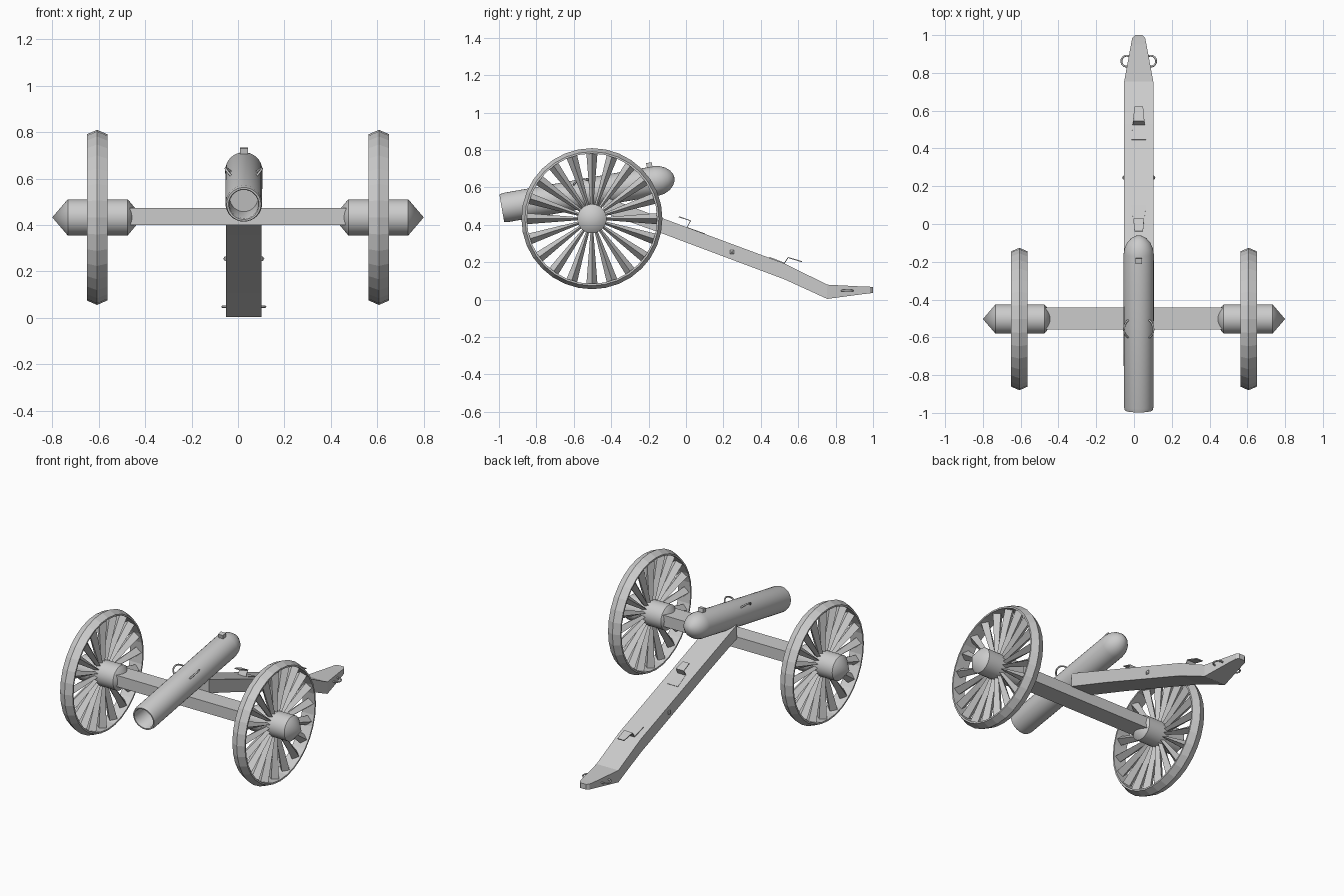
import bpy, bmesh, math
from math import sin, cos, pi, radians
from mathutils import Matrix, Vector

if "Cube" in bpy.data.objects:
    bpy.data.objects.remove(bpy.data.objects["Cube"])

CX = 0.025                      # gun and trail centre line
TILT = radians(10)
MUZZLE = Vector((CX, -0.985, 0.489))
WHEEL = Vector((0.607, -0.503, 0.433))


def finish(name, bm, smooth=None):
    bmesh.ops.recalc_face_normals(bm, faces=bm.faces)
    me = bpy.data.meshes.new(name)
    bm.to_mesh(me)
    bm.free()
    ob = bpy.data.objects.new(name, me)
    bpy.context.collection.objects.link(ob)
    if smooth:
        bpy.ops.object.select_all(action='DESELECT')
        ob.select_set(True)
        bpy.context.view_layer.objects.active = ob
        bpy.ops.object.shade_smooth_by_angle(angle=radians(smooth))
    return ob


def lathe(name, profile, segs, place, closed=False, smooth=None):
    """Revolve (along, radius) points about local z, then place."""
    bm = bmesh.new()
    vs = [bm.verts.new((r, 0, a)) for a, r in profile]
    pairs = list(zip(vs, vs[1:])) + ([(vs[-1], vs[0])] if closed else [])
    es = [bm.edges.new(p) for p in pairs]
    bmesh.ops.spin(bm, geom=vs + es, cent=(0, 0, 0), axis=(0, 0, 1),
                   angle=2 * pi, steps=segs, use_merge=True)
    bmesh.ops.remove_doubles(bm, verts=bm.verts, dist=1e-4)
    bm.transform(place)
    return finish(name, bm, smooth)


def box(name, loc, size, rot=None):
    bm = bmesh.new()
    bmesh.ops.create_cube(bm, size=1)
    bm.transform(Matrix.Translation(loc) @ (rot or Matrix()) @ Matrix.Diagonal((*size, 1)))
    return finish(name, bm)


def strip(name, stations):
    """Loft rectangles: (y, bottom z, top z, half width)."""
    bm = bmesh.new()
    rings = [[bm.verts.new((CX + sx * w, y, z)) for sx, z in
              ((-1, b), (1, b), (1, t), (-1, t))] for y, b, t, w in stations]
    for p, q in zip(rings, rings[1:]):
        for i in range(4):
            bm.faces.new((p[i], p[(i + 1) % 4], q[(i + 1) % 4], q[i]))
    bm.faces.new(rings[0])
    bm.faces.new(rings[-1])
    return finish(name, bm)


def sheet(name, pts):
    """Bent plate: (y, z, half width), given thickness."""
    bm = bmesh.new()
    rows = [[bm.verts.new((CX + s * w, y, z)) for s in (-1, 1)] for y, z, w in pts]
    for a, b in zip(rows, rows[1:]):
        bm.faces.new((a[0], a[1], b[1], b[0]))
    ob = finish(name, bm)
    m = ob.modifiers.new("thickness", 'SOLIDIFY')
    m.thickness = 0.006
    m.offset = 0


def ring(name, R, r, place):
    prof = [(r * sin(k * pi / 4), R + r * cos(k * pi / 4)) for k in range(8)]
    return lathe(name, prof, 24, place, True, 50)


# wheels, hubs and spokes
for side, label in ((-1, "left"), (1, "right")):
    c = Vector((side * WHEEL.x, WHEEL.y, WHEEL.z))
    face = Matrix.Rotation(side * pi / 2, 4, 'Y')      # local z points outward
    place = Matrix.Translation(c) @ face
    lathe(label + "_wheel_rim", [(-.044, .348), (-.044, .358), (0, .377),
                                 (.044, .358), (.044, .348)], 32, place, True)
    lathe(label + "_hub", [(-.197, 0), (-.132, .078), (.126, .078), (.193, 0)],
          32, place, smooth=30)
    bm = bmesh.new()
    for i in range(20):
        rot = Matrix.Rotation(2 * pi * i / 20, 4, 'Z')
        ends = [[bm.verts.new(place @ rot @ Vector(p)) for p in
                 ((r, -w, 0), (r, 0, -d), (r, w, 0), (r, 0, d))]
                for r, w, d in ((.06, .007, .022), (.355, .03, .034))]
        for k in range(4):
            j = (k + 1) % 4
            bm.faces.new((ends[0][k], ends[0][j], ends[1][j], ends[1][k]))
        for e in ends:
            bm.faces.new(e)
    finish(label + "_spokes", bm)

# axle
box("axle", (0, -0.5, 0.437), (0.96, 0.118, 0.072))

# barrel with bore and rounded breech
along = Matrix.Rotation(TILT, 4, 'X')                  # local y runs up the barrel
gun = Matrix.Translation(MUZZLE) @ along
lathe("barrel", [(.16, 0), (.16, .06), (.008, .062), (0, .066), (0, .074), (.02, .079),
                 (.84, .08), (.87, .075), (.9, .061), (.922, .041), (.935, .018), (.938, 0)],
      32, gun @ Matrix.Rotation(-pi / 2, 4, 'X'), smooth=35)

# sight block on the breech
box("sight", gun @ Vector((0, .817, .086)), (.034, .03, .034), along)

# lifting handles, rings half sunk in the barrel at 45 degrees
for side, label in ((-1, "left"), (1, "right")):
    tilt = Matrix.Rotation(side * pi / 4, 4, 'Y')      # leans local z outwards
    ring(label + "_handle", .05, .005,
         gun @ Matrix.Translation((0, .447, 0)) @ tilt @
         Matrix.Translation((0, 0, .06)) @ Matrix.Rotation(pi / 2, 4, 'Y'))

# trail beam with tapered rounded tail
strip("trail", [(-.44, .465, .552, .077), (-.133, .356, .438, .077),
                (.53, .107, .192, .077), (.755, .004, .08, .077),
                (.95, .03, .07, .041), (.985, .034, .069, .034), (1.0, .036, .069, .02)])

# tail rings and side bolts
for side, label in ((-1, "left"), (1, "right")):
    ring(label + "_tail_ring", .029, .005,
         Matrix.Translation((CX + side * .063, .862, .048)))
    turn = Matrix.Rotation(side * pi / 2, 4, 'Y') @ Matrix.Rotation(pi / 4, 4, 'Z')
    lathe(label + "_bolt", [(-.01, .015), (.004, .015), (.012, 0)], 4,
          Matrix.Translation((CX + side * .077, .245, .255)) @ turn)

# bent brackets on top of the trail
sheet("front_bracket", [(-.038, .443, .023), (.025, .422, .028),
                        (.005, .386, .028), (.1, .351, .038)])
sheet("rear_bracket", [(.445, .226, .038), (.526, .195, .032),
                       (.546, .225, .03), (.62, .203, .023)])
